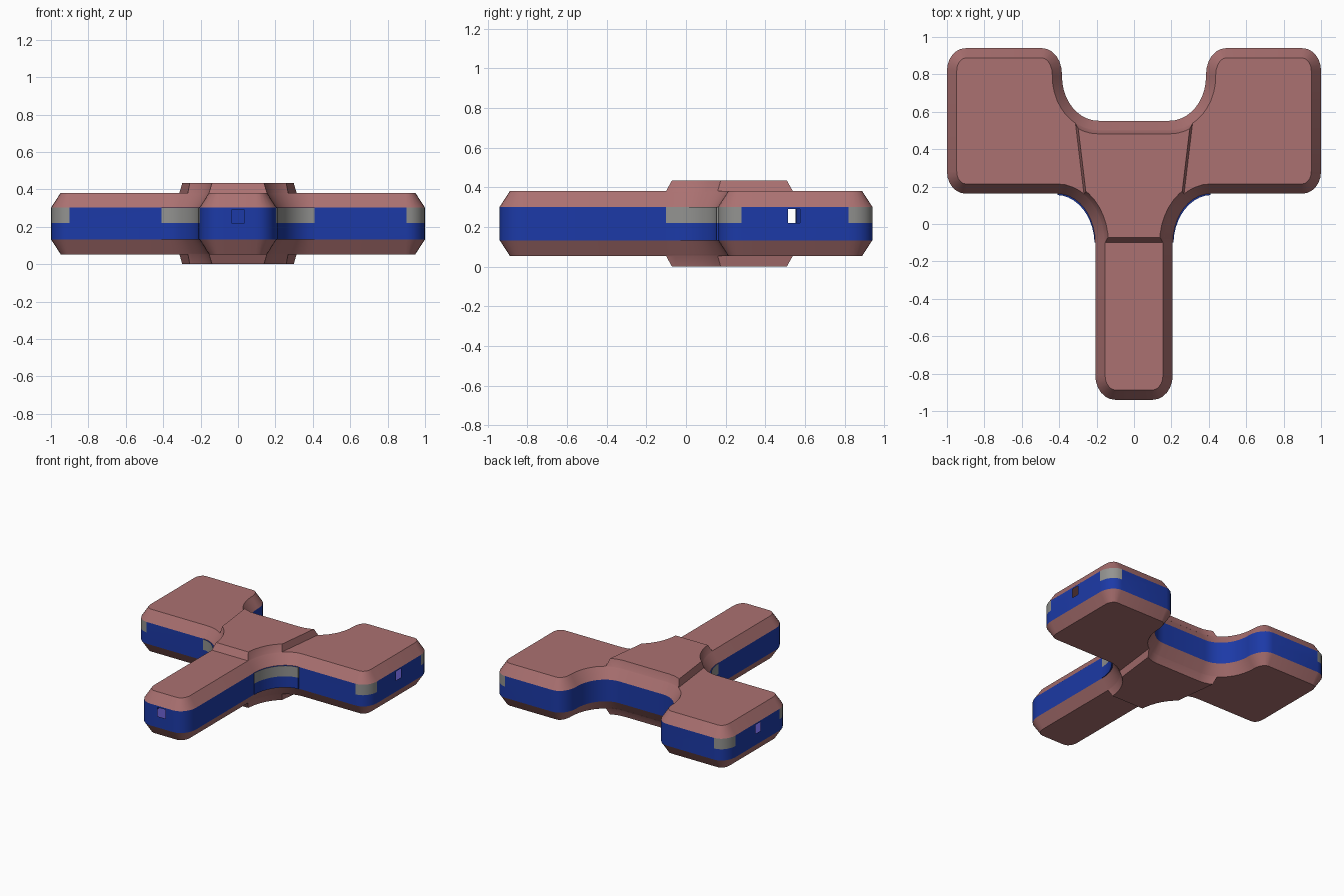
import bpy, bmesh, math
from mathutils import Vector as V

if "Cube" in bpy.data.objects:
    bpy.data.objects.remove(bpy.data.objects["Cube"])

ZC = 0.2175                                   # mid height, top and bottom mirror here
Z_BAND, Z_SLAB, Z_HUB = 0.302, 0.382, 0.435   # upper levels

def material(name, rgb):
    m = bpy.data.materials.new(name)
    m.diffuse_color = (*rgb, 1)
    m.use_nodes = True
    m.node_tree.nodes["Principled BSDF"].inputs["Base Color"].default_value = m.diffuse_color
    return m

PINK = material("dusty_pink", (0.406, 0.165, 0.165))
BLUE = material("blue", (0.0116, 0.042, 0.386))
GREY = material("grey", (0.29, 0.29, 0.28))
VIOLET = material("violet", (0.10, 0.08, 0.42))

def finish(bm, name, mat):
    bmesh.ops.remove_doubles(bm, verts=bm.verts, dist=1e-5)
    bmesh.ops.recalc_face_normals(bm, faces=bm.faces)
    me = bpy.data.meshes.new(name)
    bm.to_mesh(me)
    bm.free()
    me.materials.append(mat)
    ob = bpy.data.objects.new(name, me)
    bpy.context.collection.objects.link(ob)
    return ob

def arc(p0, c, p1, n=6):
    p0, c, p1 = V(p0), V(c), V(p1)
    o = p0 + p1 - c
    return [o + (p0 - o) * math.cos(a) + (p1 - o) * math.sin(a)
            for a in (math.pi / 2 * i / n for i in range(n + 1))]

def inset(pts, d):
    out = []
    for i, p in enumerate(pts):
        a, b = (p - pts[i - 1]).normalized(), (pts[(i + 1) % len(pts)] - p).normalized()
        na, nb = V((-a.y, a.x)), V((-b.y, b.x))
        out.append(p + (na + nb) * d / (1 + na.dot(nb)))
    return out

def loft(levels, cap_bottom=False, flip=False):
    """Stack of (outline, z) rings with a cap on top; flip mirrors about mid height."""
    bm = bmesh.new()
    rings = [[bm.verts.new((p.x, p.y, 2 * ZC - z if flip else z)) for p in pts]
             for pts, z in levels]
    for lo, hi in zip(rings, rings[1:]):
        for i in range(len(lo)):
            bm.faces.new((lo[i - 1], lo[i], hi[i], hi[i - 1]))
    bm.faces.new(rings[-1])
    if cap_bottom:
        bm.faces.new(rings[0][::-1])
    return bm

# Outline of the right half, front to back, then mirrored
fillet = arc((0.207, -0.10), (0.207, 0.162), (0.41, 0.162), 10)
half = [V((0.035, -0.94))]
half += arc((0.10, -0.94), (0.207, -0.94), (0.207, -0.81))
half += fillet
half += arc((0.90, 0.162), (1, 0.162), (1, 0.28))
half += [V((1, 0.515)), V((1, 0.575))]
half += arc((1, 0.82), (1, 0.94), (0.90, 0.94))
half += arc((0.49, 0.94), (0.385, 0.94), (0.385, 0.80))
half += arc((0.385, 0.79), (0.385, 0.552), (0.19, 0.552), 10)
outline = half + [V((-p.x, p.y)) for p in reversed(half)]

# Blue side band with square port openings, grey corner panels
rows = [2 * ZC - Z_BAND, 0.22, 0.29, Z_BAND]
band, panels = bmesh.new(), bmesh.new()
for a, b in zip(outline, outline[1:] + outline[:1]):
    m = (a + b) / 2
    corner = abs(m.x) > 0.895 and (m.y < 0.28 or m.y > 0.82)
    port = (abs(m.x) < 0.01 and m.y < 0) or (abs(m.x) > 0.99 and 0.515 < m.y < 0.575)
    for k, (z0, z1) in enumerate(zip(rows, rows[1:])):
        if port and k == 1:
            continue
        bm = panels if corner and k > 0 else band
        bm.faces.new([bm.verts.new(c) for c in
                      ((a.x, a.y, z0), (b.x, b.y, z0), (b.x, b.y, z1), (a.x, a.y, z1))])
finish(band, "side_band", BLUE)
finish(panels, "corner_panels", GREY)

# Inner floor seen through the ports
floor = inset(outline, 0.004)
finish(loft([(floor, 0.135), (floor, 0.14)], True), "inner_floor", VIOLET)

# Raised panels in the inner corners between stem and wings
bulge = arc((0.211, -0.10), (0.217, 0.150), (0.41, 0.155), 10)
for side, s in (("right", 1), ("left", -1)):
    poly = [V((s * p.x, p.y)) for p in fillet + bulge[::-1]]
    finish(loft([(poly, rows[0]), (poly, 0.22)], True), "inner_panel_" + side, BLUE)
    # the grey light sits a hair below the panel rim, which stays blue from above
    finish(loft([(poly, 0.22), (poly, Z_BAND - 0.001)], True), "inner_light_" + side, GREY)
    finish(loft([(poly, Z_BAND - 0.001), (poly, Z_BAND)], True), "inner_rim_" + side, BLUE)

# Pink bevelled shells and raised hubs, top and bottom
in_slab, in_hub = inset(outline, 0.052), inset(outline, 0.070)
for where, flip in (("top", False), ("bottom", True)):
    finish(loft([(outline, Z_BAND), (in_slab, Z_SLAB)], flip=flip), where + "_shell", PINK)
    bm = loft([(inset(outline, 0.047), Z_SLAB - 0.007), (in_slab, Z_SLAB), (in_hub, Z_HUB)],
              True, flip)
    up = -1 if flip else 1
    z = 2 * ZC - Z_SLAB if flip else Z_SLAB
    cuts = [((0, -0.10, z), (0, -1, up * 0.55))]
    cuts += [((s * 0.312, 0.53, z), (s, -0.12, up * 0.22)) for s in (1, -1)]
    for co, no in cuts:
        cut = bmesh.ops.bisect_plane(bm, geom=bm.verts[:] + bm.edges[:] + bm.faces[:],
                                     plane_co=co, plane_no=V(no).normalized(), clear_outer=True)
        edges = [e for e in cut["geom_cut"] if isinstance(e, bmesh.types.BMEdge)]
        bmesh.ops.holes_fill(bm, edges=edges, sides=0)
    finish(bm, where + "_hub", PINK)

# Smooth the rounded corners, keep bevel edges crisp
for ob in bpy.context.collection.objects:
    ob.select_set(True)
    bpy.context.view_layer.objects.active = ob
bpy.ops.object.shade_smooth_by_angle(angle=math.radians(30))
